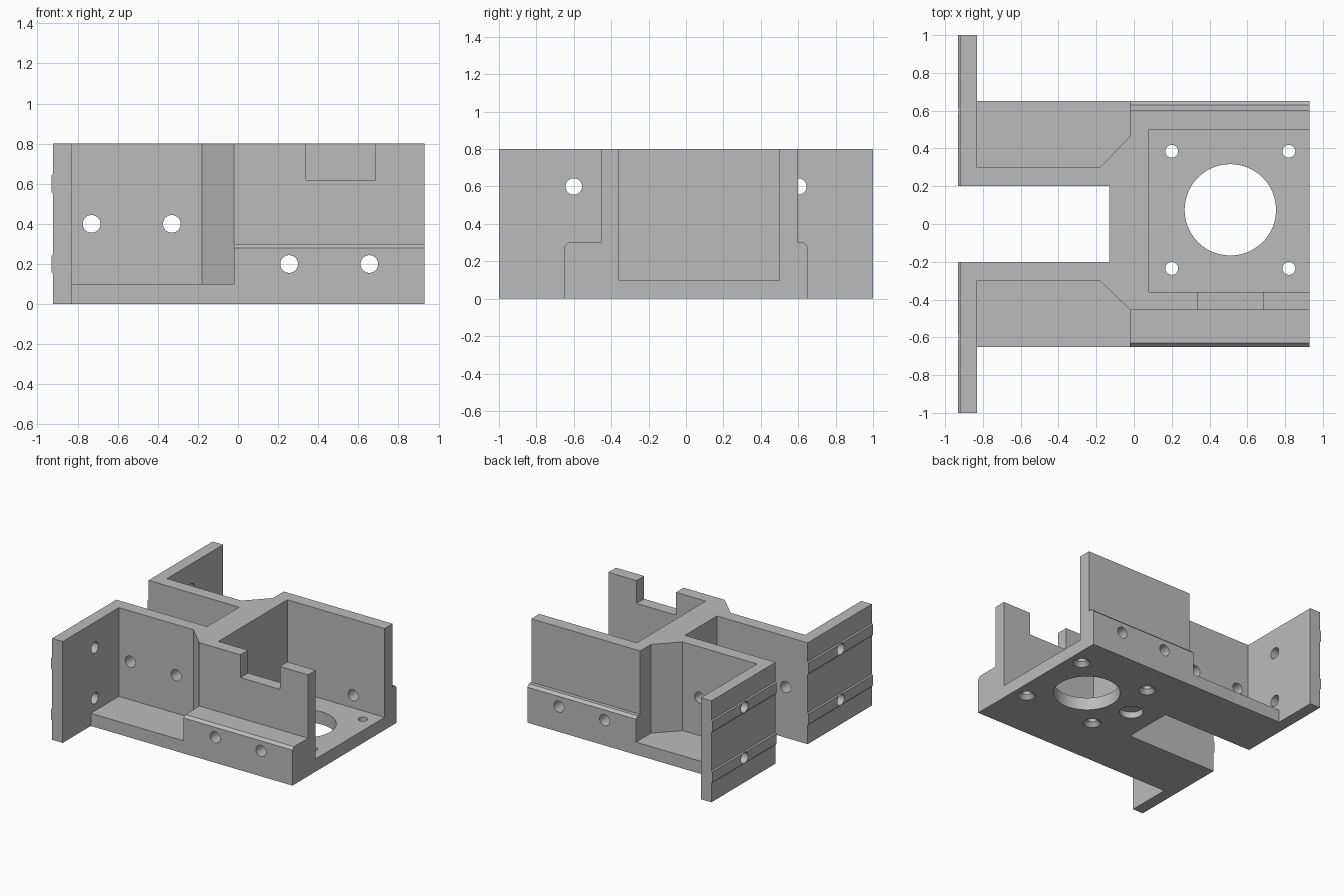
import bpy
import bmesh
from mathutils import Matrix, Vector

cube = bpy.data.objects.get("Cube")
if cube:
    bpy.data.objects.remove(cube, do_unlink=True)

grey = bpy.data.materials.new("light grey")
grey.use_nodes = True
GREY = (0.5, 0.5, 0.5, 1)
grey.diffuse_color = GREY
grey.node_tree.nodes["Principled BSDF"].inputs["Base Color"].default_value = GREY


def make_object(name, bm):
    bmesh.ops.recalc_face_normals(bm, faces=bm.faces)
    mesh = bpy.data.meshes.new(name)
    bm.to_mesh(mesh)
    bm.free()
    mesh.materials.append(grey)
    obj = bpy.data.objects.new(name, mesh)
    bpy.context.collection.objects.link(obj)
    return obj


def prism(name, outline, axis, start, end):
    """Extrude a 2D outline along one axis; the outline uses the other two in order."""
    def place(p, d):
        co = list(p)
        co.insert(axis, d)
        return co
    bm = bmesh.new()
    face = bm.faces.new([bm.verts.new(place(p, start)) for p in outline])
    offset = Vector(place((0, 0), end - start))
    moved = bmesh.ops.extrude_face_region(bm, geom=[face], use_keep_orig=True)["geom"]
    bmesh.ops.translate(bm, vec=offset,
                        verts=[v for v in moved if isinstance(v, bmesh.types.BMVert)])
    return make_object(name, bm)


def cylinder(name, centre, r1, r2, length, axis):
    """Cylinder or cone centred on a point and lying along an axis."""
    turn = {"x": Matrix.Rotation(1.5707963, 4, "Y"),
            "y": Matrix.Rotation(1.5707963, 4, "X"),
            "z": Matrix.Identity(4)}[axis]
    bm = bmesh.new()
    bmesh.ops.create_cone(bm, cap_ends=True, segments=48, radius1=r1, radius2=r2,
                          depth=length, matrix=Matrix.Translation(centre) @ turn)
    return make_object(name, bm)


# Floor plate with the slot between the arms
bracket = prism("mounting_bracket", [
    (-0.83, -0.65), (0.93, -0.65), (0.93, 0.65), (-0.83, 0.65),
    (-0.83, 0.2), (-0.13, 0.2), (-0.13, -0.2), (-0.83, -0.2)], 2, 0, 0.1)

# Upright walls: two arms, a solid bridge and an open-ended pocket
walls = prism("upright_walls", [
    (-0.83, -0.3), (-0.18, -0.3), (-0.02, -0.455), (0.93, -0.455),
    (0.93, -0.36), (0.08, -0.36), (0.08, 0.5), (0.93, 0.5),
    (0.93, 0.6), (-0.02, 0.6), (-0.02, 0.465), (-0.18, 0.3), (-0.83, 0.3),
    (-0.83, 0.2), (-0.13, 0.2), (-0.13, -0.2), (-0.83, -0.2)], 2, 0.1, 0.8)
parts = [walls]

# Chamfered ledges along the front and back
for name, side, inner in (("front_ledge", -1, 0.455), ("back_ledge", 1, 0.6)):
    profile = [(inner, 0.1), (0.65, 0.1), (0.65, 0.28), (0.63, 0.3), (inner, 0.3)]
    parts.append(prism(name, [(side * y, z) for y, z in profile], 0, -0.02, 0.93))

# End flanges with two shallow raised ribs on the outer face
flange_profile = [(-0.83, 0.8), (-0.83, 0), (-0.922, 0)]
for z in (0.2, 0.6):
    flange_profile += [(-0.922, z - 0.05), (-0.931, z - 0.041),
                       (-0.931, z + 0.041), (-0.922, z + 0.05)]
flange_profile.append((-0.922, 0.8))
for name, side in (("front_flange", -1), ("back_flange", 1)):
    parts.append(prism(name, flange_profile, 1, side * 0.2, side * 1.0))

# Notch in the front wall
cutters = [prism("notch_cutter", [(0.34, 0.62), (0.685, 0.62), (0.685, 0.9), (0.34, 0.9)],
                 1, -0.5, -0.3)]

# Cross holes through the arms and ledges
for x, z in ((-0.73, 0.4), (-0.33, 0.4), (0.255, 0.2), (0.655, 0.2)):
    cutters.append(cylinder("cross_hole_cutter", (x, 0, z), 0.044, 0.044, 2.2, "y"))

# Flange holes
for y in (-0.6, 0.6):
    for z in (0.2, 0.6):
        cutters.append(cylinder("flange_hole_cutter", (-0.9, y, z), 0.044, 0.044, 0.3, "x"))

# Large bore, countersunk corner holes and a blind recess underneath
cutters.append(cylinder("bore_cutter", (0.51, 0.075, 0.05), 0.242, 0.242, 0.3, "z"))
for x in (0.2, 0.82):
    for y in (-0.235, 0.385):
        cutters.append(cylinder("corner_hole_cutter", (x, y, 0.05), 0.034, 0.034, 0.3, "z"))
        cutters.append(cylinder("countersink_cutter", (x, y, 0.01), 0.074, 0.033, 0.044, "z"))
cutters.append(cylinder("recess_cutter", (0.085, 0.07, 0), 0.085, 0.085, 0.1, "z"))

# Join the solids, then cut the openings
for operation, group in (("UNION", parts), ("DIFFERENCE", cutters)):
    for tool in group:
        mod = bracket.modifiers.new(tool.name, "BOOLEAN")
        mod.operation = operation
        mod.solver = "EXACT"
        mod.object = tool
bpy.context.view_layer.update()
graph = bpy.context.evaluated_depsgraph_get()
result = bpy.data.meshes.new_from_object(bracket.evaluated_get(graph))
bracket.modifiers.clear()
bracket.data = result
for tool in parts + cutters:
    bpy.data.objects.remove(tool, do_unlink=True)

# One material, smooth bores and sharp edges
result.materials.clear()
result.materials.append(grey)
for face in result.polygons:
    face.material_index = 0
bpy.ops.object.select_all(action="DESELECT")
bracket.select_set(True)
bpy.context.view_layer.objects.active = bracket
bpy.ops.object.shade_smooth_by_angle()
